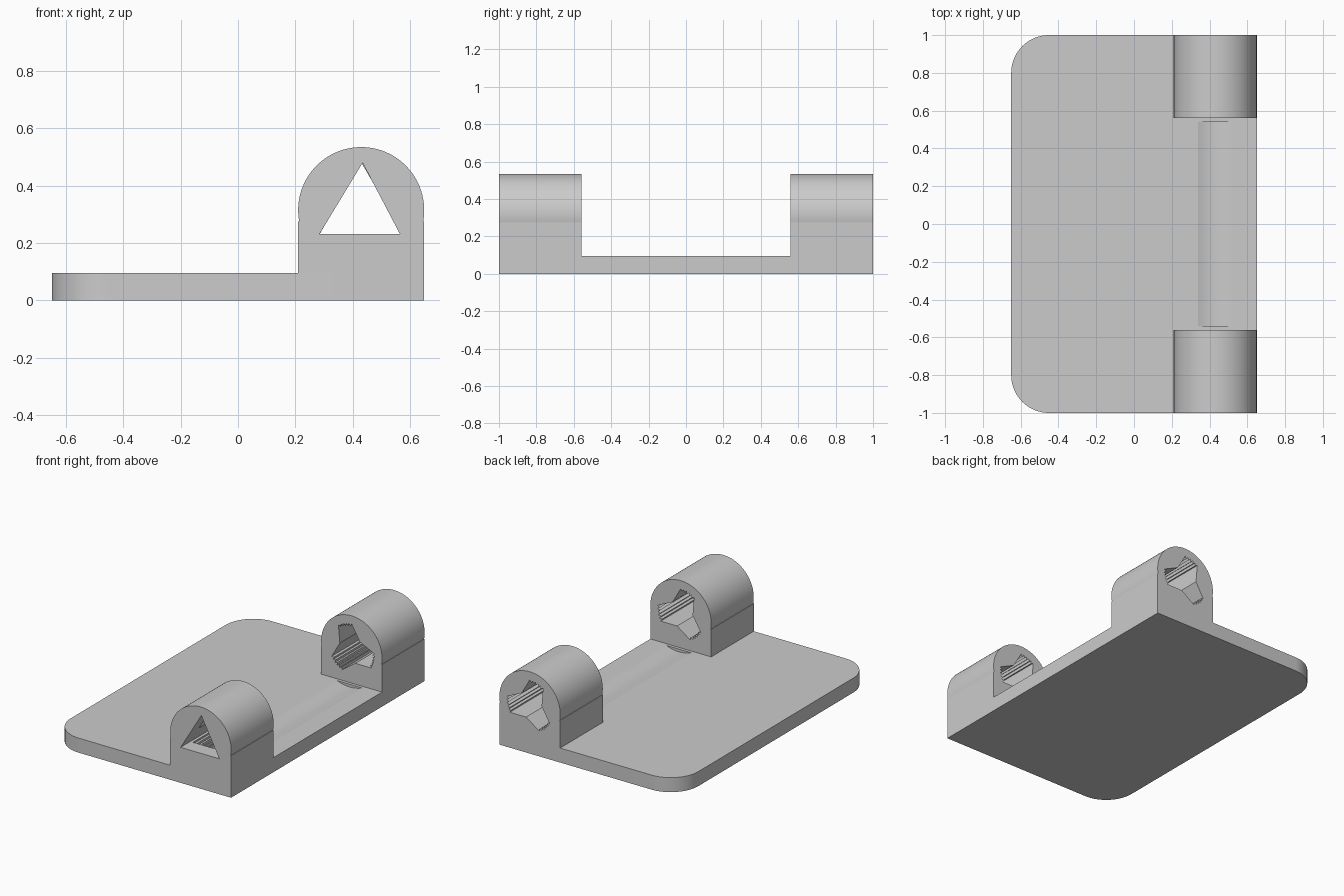
import bpy
import bmesh
from math import sin, cos, radians, pi
from mathutils import Vector

old = bpy.data.objects.get("Cube")
if old:
    bpy.data.objects.remove(old, do_unlink=True)

PLATE_TOP = 0.095
PIN_X, PIN_Z = 0.43, 0.315        # hinge axis
KNUCKLE_R = 0.22
INNER, OUTER = 0.56, 1.0          # knuckle extent along y

grey = bpy.data.materials.new("plain grey")
grey.use_nodes = True
grey.diffuse_color = (0.6, 0.6, 0.6, 1)
grey.node_tree.nodes["Principled BSDF"].inputs["Base Color"].default_value = (0.6, 0.6, 0.6, 1)


def prism(name, points, direction):
    """Solid made by sweeping a flat outline along a vector."""
    bm = bmesh.new()
    face = bm.faces.new([bm.verts.new(p) for p in points])
    swept = bmesh.ops.extrude_face_region(bm, geom=[face])["geom"]
    moved = [g for g in swept if isinstance(g, bmesh.types.BMVert)]
    bmesh.ops.translate(bm, verts=moved, vec=Vector(direction))
    bmesh.ops.recalc_face_normals(bm, faces=bm.faces)
    mesh = bpy.data.meshes.new(name)
    bm.to_mesh(mesh)
    bm.free()
    mesh.materials.append(grey)
    obj = bpy.data.objects.new(name, mesh)
    bpy.context.collection.objects.link(obj)
    return obj


def prism_y(name, outline, y0, y1):
    return prism(name, [(x, y0, z) for x, z in outline], (0, y1 - y0, 0))


def arc(cx, cy, r, start, end, steps):
    angles = [radians(start + (end - start) * i / steps) for i in range(steps + 1)]
    return [(cx + r * cos(a), cy + r * sin(a)) for a in angles]


def activate(obj):
    bpy.ops.object.select_all(action='DESELECT')
    obj.select_set(True)
    bpy.context.view_layer.objects.active = obj


def cut(obj, cutter):
    cutter.hide_render = True
    mod = obj.modifiers.new("cut", 'BOOLEAN')
    mod.operation = 'DIFFERENCE'
    mod.solver = 'EXACT'
    mod.object = cutter
    activate(obj)
    bpy.ops.object.modifier_apply(modifier=mod.name)
    bpy.data.objects.remove(cutter, do_unlink=True)


def smooth(obj):
    activate(obj)
    bpy.ops.object.shade_smooth_by_angle(angle=radians(20))


def ratchet_outline(radius, teeth=6, step=7):
    """Union of one triangle turned through several steps: three toothed lobes."""
    points = []

    def add(angle, offset):
        r = radius * 0.5 / cos(radians(60 - offset))
        a = radians(angle)
        points.append((PIN_X + r * cos(a), PIN_Z + r * sin(a)))

    gap = (120 - step * (teeth - 1)) / 2
    for lobe in range(3):
        for tooth in range(teeth):
            tip = 90 + 120 * lobe + step * tooth
            half = step / 2 if tooth < teeth - 1 else gap
            add(tip, 0)
            add(tip + half, half)
    return points


# Base plate, rounded on the side away from the hinge
outline = [(0.65, -1), (0.65, 1)]
outline += arc(-0.45, 0.8, 0.2, 90, 180, 20) + arc(-0.45, -0.8, 0.2, 180, 270, 20)
plate = prism("base_plate", [(x, y, 0) for x, y in outline], (0, 0, PLATE_TOP))

# Shallow clearance groove between the knuckles
ring = arc(PIN_X, PIN_Z, 0.238, 0, 360, 96)[:-1]
cut(plate, prism_y("groove_cutter", ring, -0.54, 0.54))
smooth(plate)

# Knuckles: square foot with a round top slightly proud of a small notch
foot_top = 0.275
left, right = PIN_X - KNUCKLE_R, PIN_X + KNUCKLE_R
profile = [(left, foot_top), (left, PLATE_TOP), (right, PLATE_TOP), (right, foot_top)]
profile += arc(PIN_X, PIN_Z, KNUCKLE_R, -10.5, 190.5, 64)

front = prism_y("front_knuckle", profile, -OUTER, -INNER)
back = prism_y("back_knuckle", profile, INNER, OUTER)

# Toothed socket: blind in the front knuckle, right through the back one
socket = ratchet_outline(0.167)
cut(front, prism_y("front_socket_cutter", socket, -0.9, -0.5))
cut(back, prism_y("back_socket_cutter", socket, 0.5, 1.1))

# Triangular opening through the front end wall
triangle = [(0.285, 0.232), (0.565, 0.232), (0.435, 0.48)]
cut(front, prism_y("opening_cutter", triangle, -1.1, -0.88))

for knuckle in (front, back):
    smooth(knuckle)
